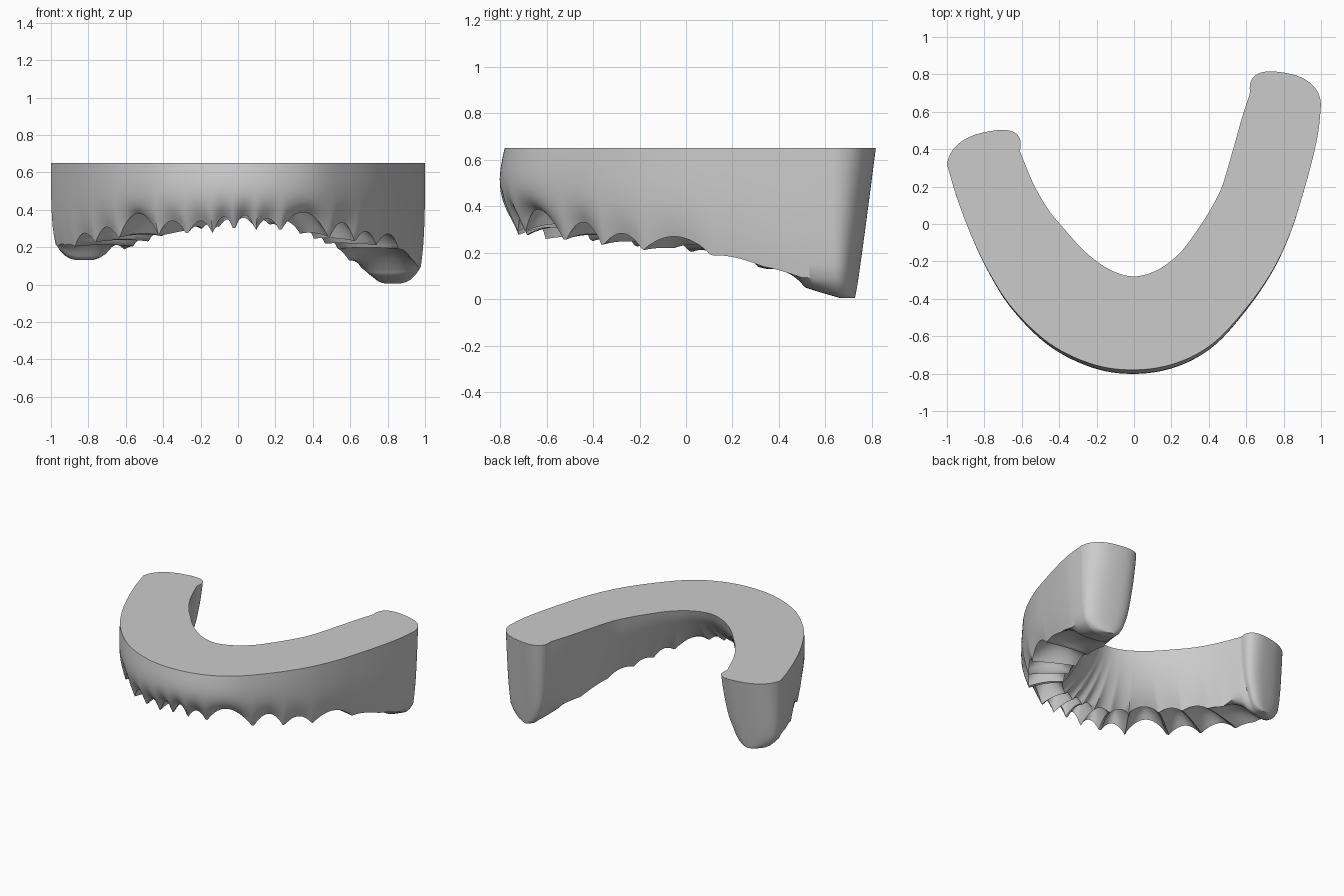
import bpy, bmesh, math
from mathutils import Vector

if "Cube" in bpy.data.objects:
    bpy.data.objects.remove(bpy.data.objects["Cube"])

TOP = 0.65
# arch stations: outer x, outer y, inner x, inner y, lower height
ARCH = [(-1, .32, -.61, .39, .13), (-.95, .15, -.54, .22, .17), (-.875, -.05, -.46, .08, .21),
        (-.78, -.25, -.37, -.03, .22), (-.65, -.45, -.27, -.14, .24), (-.45, -.64, -.17, -.22, .26),
        (-.22, -.75, -.08, -.265, .26), (0, -.78, 0, -.28, .28), (.22, -.745, .08, -.265, .28),
        (.42, -.64, .16, -.225, .25), (.6, -.45, .25, -.15, .23), (.74, -.25, .34, -.03, .21),
        (.835, -.05, .41, .08, .2), (.9, .15, .47, .2, .18), (.95, .33, .53, .4, .12),
        (.985, .49, .575, .56, .05), (1, .64, .62, .7, .005)]
LAST = len(ARCH) - 1
# socket boundaries along the arch, and the gum arch height of each socket
BOUNDS = [.3, 1.7, 2.9, 3.9, 5, 5.7, 6.35, 6.9, 7.45, 8.1, 9.5, 10.35, 11.25, 12.75, 15]
RISES = [.04, .06, .08, .13, .08, .08, .09, .09, .07, .13, .1, .07, .07, .02]


def station(s):
    """Catmull-Rom interpolation of the arch table."""
    i = min(int(s), LAST - 1)
    t = s - i
    a, b, c, d = (ARCH[min(max(j, 0), LAST)] for j in range(i - 1, i + 3))
    return [.5 * (2 * q + (r - p) * t + (2 * p - 5 * q + 4 * r - w) * t * t
                  + (3 * q - p - 3 * r + w) * t ** 3) for p, q, r, w in zip(a, b, c, d)]


def socket(s):
    """Scallop strength (0 to 1) and gum rise at a point on the arch."""
    for a, b, rise in zip(BOUNDS, BOUNDS[1:], RISES):
        if a <= s < b:
            return math.sin(math.pi * (s - a) / (b - a)) ** .8, rise
    return 0, 0


def section(s, width=1, reach=0, tangent=Vector((0, 0))):
    """One cross-section: outer wall, socketed ridge, inner wall."""
    ox, oy, ix, iy, low = station(s)
    outer, inner = Vector((ox, oy)), Vector((ix, iy))
    front = math.exp(-((s - 7.2) / 3.6) ** 2)
    tooth = min(1, max(0, min(s, (LAST - s) / 2)))
    wave, rise = socket(s)
    f_out, f_in = .06 + .04 * front, .86 - .42 * front

    def ridge_z(v):
        e = abs(2 * v - 1)
        rim = (1 - tooth) * (.09 + .06 * v) * e ** 3.5
        scallop = rise * (1 - .6 * v) + (.06 + .04 * front) * (1 - e * e)
        return low + rim + wave * scallop + .04 * front * v

    def wall_z(h, v):
        return TOP + (low - TOP) * h + (ridge_z(v) - low) * h ** 2.5

    pts = []
    for k in range(8):
        h = k / 8
        bulge = -.05 * front ** 1.5 * math.sin(math.pi * min(1, h * 1.1))
        pts.append((bulge + f_out * h ** 3, wall_z(h, 0)))
    for k in range(13):
        v = k / 12
        pts.append((f_out + (f_in - f_out) * v, ridge_z(v)))
    for k in range(7, -1, -1):
        h = k / 8
        pts.append((1 + (f_in - 1) * h ** 1.4, wall_z(h, 1)))
    ring = []
    for f, z in pts:
        drop = (TOP - z) / (TOP - low)
        p = outer.lerp(inner, .5 + (f - .5) * width) + tangent * reach * (1 - .6 * drop)
        ring.append((p.x, p.y, z))
    return ring


# sections along the arch, with rounded ends
STEPS, CAP = 240, 12
rings = [section(LAST * i / STEPS) for i in range(STEPS + 1)]
for s, tangent in ((0, Vector((.2, 1))), (LAST, Vector((-.1, 1)))):
    caps = []
    for k in range(1, CAP + 1):
        a = math.radians(88 * k / CAP)
        caps.append(section(s, math.cos(a) ** .8, .14 * math.sin(a) ** .8, tangent))
    rings = caps[::-1] + rings if s == 0 else rings + caps

# skin the sections into a closed solid
bm = bmesh.new()
loops = [[bm.verts.new(p) for p in ring] for ring in rings]
for a, b in zip(loops, loops[1:]):
    for j in range(len(a)):
        k = (j + 1) % len(a)
        bm.faces.new((a[j], a[k], b[k], b[j]))
bm.faces.new(loops[0])
bm.faces.new(loops[-1])
bmesh.ops.recalc_face_normals(bm, faces=bm.faces)
mesh = bpy.data.meshes.new("gum_arch")
bm.to_mesh(mesh)
bm.free()
gum = bpy.data.objects.new("gum_arch", mesh)
bpy.context.collection.objects.link(gum)

# plain grey
grey = bpy.data.materials.new("plain_grey")
grey.use_nodes = True
colour = (.6, .6, .6, 1)
grey.diffuse_color = colour
grey.node_tree.nodes["Principled BSDF"].inputs["Base Color"].default_value = colour
mesh.materials.append(grey)

bpy.ops.object.select_all(action='DESELECT')
gum.select_set(True)
bpy.context.view_layer.objects.active = gum
bpy.ops.object.shade_smooth_by_angle(angle=math.radians(40))
